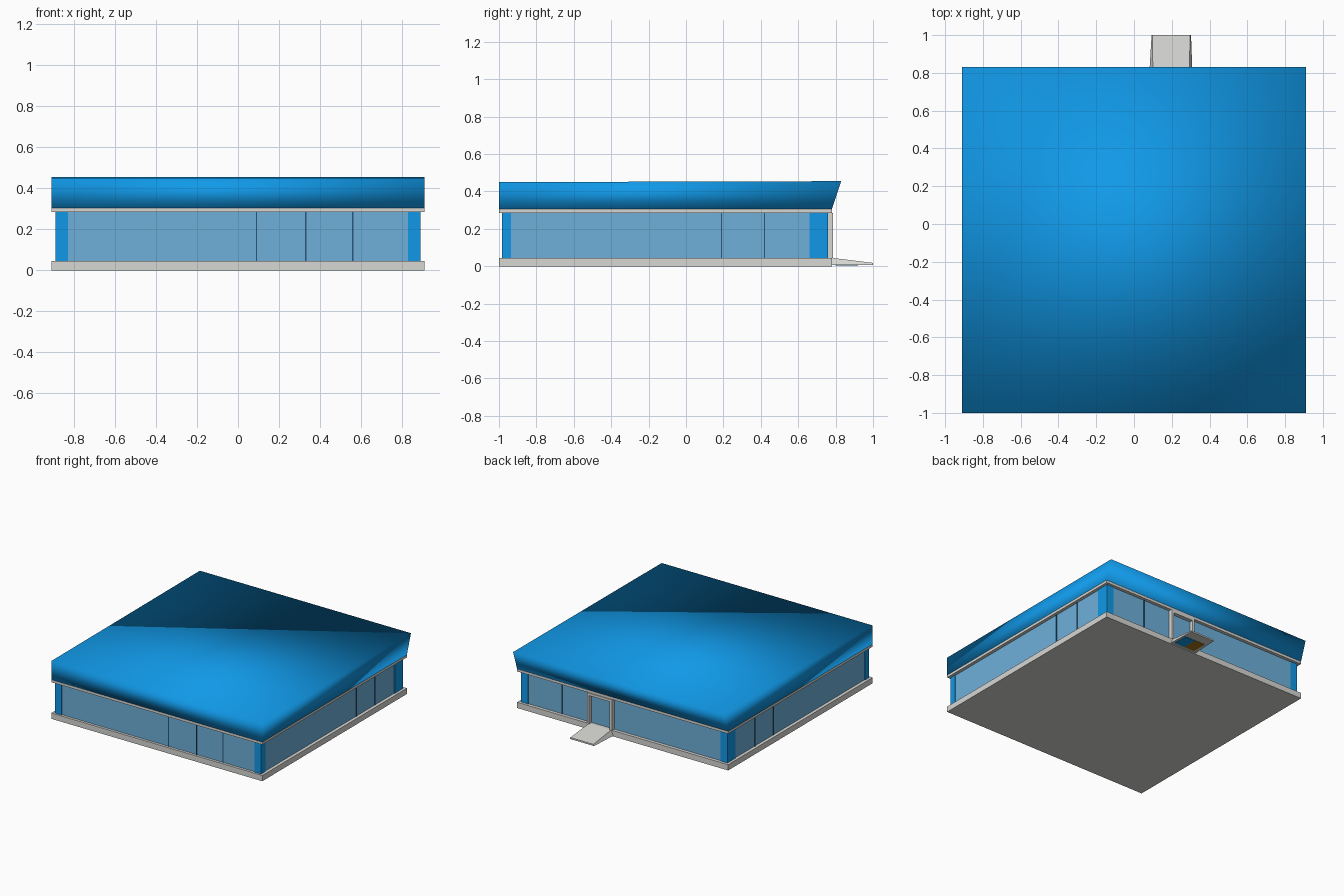
import bpy, bmesh

if "Cube" in bpy.data.objects:
    bpy.data.objects.remove(bpy.data.objects["Cube"])


def material(name, rgb):
    m = bpy.data.materials.new(name)
    m.diffuse_color = (*[(c / 255 / 12.92 if c < 11 else ((c / 255 + 0.055) / 1.055) ** 2.4) for c in rgb], 1)
    m.use_nodes = True
    m.node_tree.nodes["Principled BSDF"].inputs["Base Color"].default_value = m.diffuse_color
    return m


BLUE = material("bright blue", (17, 155, 235))
GLASS = material("pale blue glass", (110, 176, 218))
GREY = material("light grey", (215, 215, 212))
DARK = material("dark blue joint", (40, 85, 120))
BROWN = material("brown", (165, 115, 25))


def loft(name, bottom, top, mat, smooth=False):
    """Solid between two four-cornered loops."""
    bm = bmesh.new()
    lo = [bm.verts.new(p) for p in bottom]
    hi = [bm.verts.new(p) for p in top]
    bm.faces.new(lo[::-1])
    bm.faces.new(hi)
    for i in range(4):
        j = (i + 1) % 4
        bm.faces.new((lo[i], lo[j], hi[j], hi[i]))
    bmesh.ops.recalc_face_normals(bm, faces=bm.faces[:])
    for f in bm.faces:
        f.smooth = smooth
    me = bpy.data.meshes.new(name)
    bm.to_mesh(me)
    bm.free()
    me.materials.append(mat)
    ob = bpy.data.objects.new(name, me)
    bpy.context.collection.objects.link(ob)
    return ob


def rect(x0, x1, y0, y1, z):
    return [(x0, y0, z), (x1, y0, z), (x1, y1, z), (x0, y1, z)]


def box(name, x0, x1, y0, y1, z0, z1, mat):
    return loft(name, rect(x0, x1, y0, y1, z0), rect(x0, x1, y0, y1, z1), mat)


FLOOR, CEIL = 0.045, 0.285

# Floor slab, ceiling trim and softly shaded roof with an overhanging back
box("floor_slab", -0.91, 0.91, -1, 0.78, 0, FLOOR, GREY)
box("ceiling_trim", -0.91, 0.91, -1, 0.78, CEIL, 0.305, GREY)
top = [(-0.91, -1, 0.45), (0.91, -1, 0.45), (0.91, 0.83, 0.455), (-0.91, 0.83, 0.455)]
loft("roof", rect(-0.91, 0.91, -1, 0.78, 0.305), top, BLUE, smooth=True)

# Corner pillars
for s in (-1, 1):
    xs = sorted((s * 0.83, s * 0.89))
    box("front_pillar", *xs, -0.985, -0.935, FLOOR, CEIL, BLUE)
    box("back_pillar", *xs, 0.66, 0.76, FLOOR, CEIL, BLUE)

# Glass walls
box("front_glass", -0.83, 0.83, -0.98, -0.96, FLOOR, CEIL, GLASS)
box("back_glass", -0.83, 0.83, 0.735, 0.755, FLOOR, CEIL, GLASS)
for s in (-1, 1):
    box("side_glass", *sorted((s * 0.865, s * 0.885)), -0.935, 0.66, FLOOR, CEIL, GLASS)

# Narrow glazing joints
J = 0.003
for x in (0.09, 0.33, 0.56):
    box("front_joint", x - J, x + J, -0.985, -0.975, FLOOR, CEIL, DARK)
box("back_joint", 0.54 - J, 0.54 + J, 0.75, 0.76, FLOOR, CEIL, DARK)
for s in (-1, 1):
    for y in (0.19, 0.42):
        box("side_joint", *sorted((s * 0.88, s * 0.89)), y - J, y + J, FLOOR, CEIL, DARK)

# Door frame on the back wall
for x in (0.09, 0.285):
    box("door_post", x, x + 0.02, 0.745, 0.785, FLOOR, CEIL, GREY)
box("door_lintel", 0.09, 0.305, 0.745, 0.785, CEIL - 0.02, CEIL, GREY)

# Entrance ramp, flared toward the wall, with two plates on its underside
low = [(0.08, 0.78, 0.006), (0.31, 0.78, 0.006), (0.302, 1, 0.006), (0.093, 1, 0.006)]
high = [(0.10, 0.78, FLOOR), (0.292, 0.78, FLOOR), (0.297, 1, 0.018), (0.098, 1, 0.018)]
loft("ramp", low, high, GREY)
box("ramp_blue_plate", 0.2, 0.29, 0.80, 0.92, 0.004, 0.007, BLUE)
box("ramp_brown_plate", 0.11, 0.2, 0.80, 0.92, 0.004, 0.007, BROWN)
